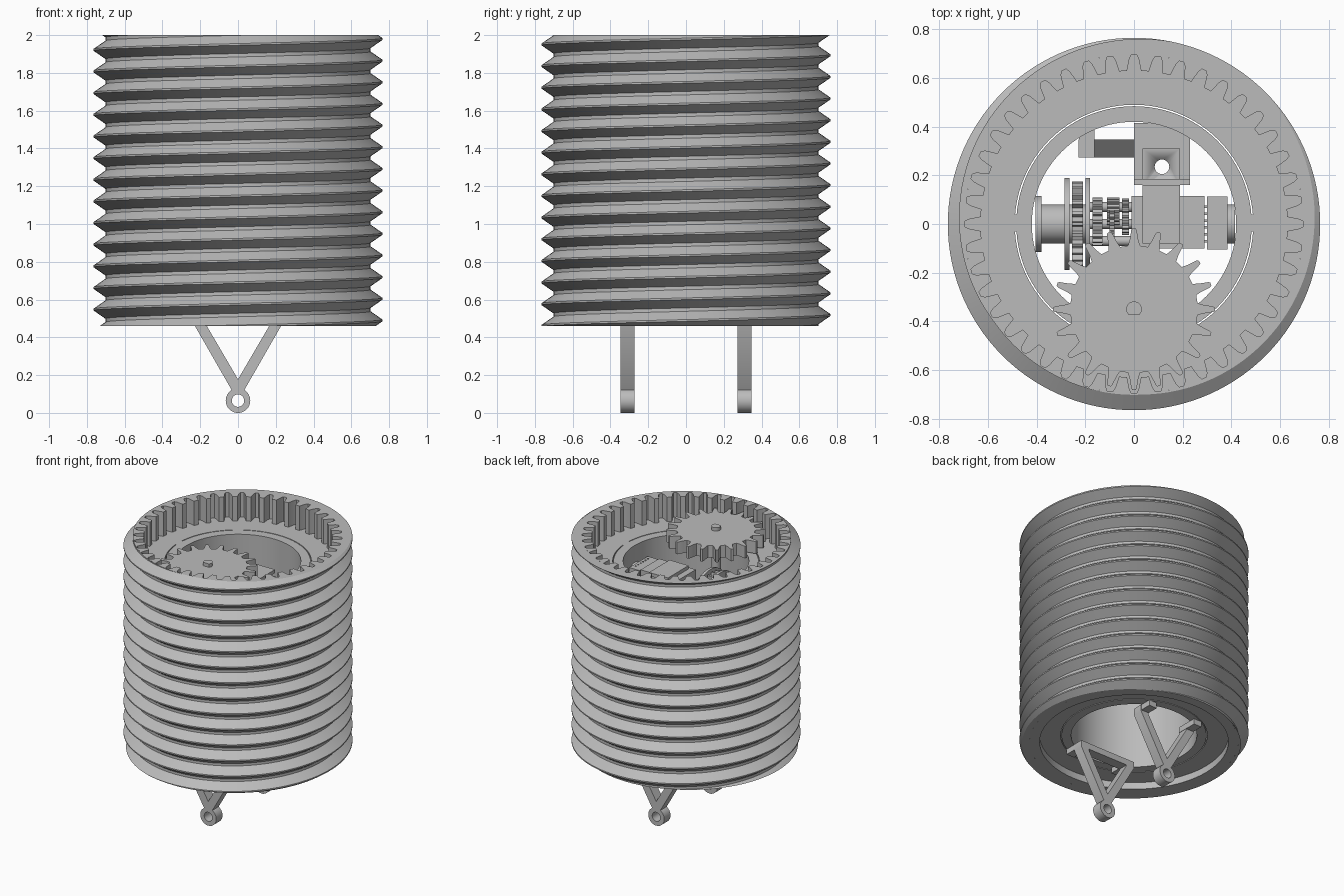
import bpy, bmesh
from math import sin, cos, pi, tau, radians
from mathutils import Matrix

cube = bpy.data.objects.get("Cube")
if cube:
    bpy.data.objects.remove(cube)

grey = bpy.data.materials.new("plain grey")
grey.use_nodes = True
grey.diffuse_color = (0.5, 0.5, 0.5, 1)
grey.node_tree.nodes["Principled BSDF"].inputs["Base Color"].default_value = (0.5, 0.5, 0.5, 1)

BOTTOM, TOP, FLOOR = 0.46, 2.0, 1.82
ALONG_X = Matrix.Rotation(pi / 2, 4, 'Y')
ALONG_Y = Matrix.Rotation(-pi / 2, 4, 'X')


def finish(bm, name, matrix=None):
    """Clean the mesh, shade it and link it as an object."""
    bmesh.ops.remove_doubles(bm, verts=bm.verts, dist=1e-5)
    bmesh.ops.recalc_face_normals(bm, faces=bm.faces)
    if matrix:
        bm.transform(matrix)
    mesh = bpy.data.meshes.new(name)
    bm.to_mesh(mesh)
    bm.free()
    mesh.materials.append(grey)
    ob = bpy.data.objects.new(name, mesh)
    bpy.context.collection.objects.link(ob)
    bpy.ops.object.select_all(action='DESELECT')
    ob.select_set(True)
    bpy.context.view_layer.objects.active = ob
    bpy.ops.object.shade_smooth_by_angle(angle=radians(30))
    return ob


def skin(bm, rows, wrap=False):
    """Quads between neighbouring rows of points; wrap closes each row."""
    grid = [[bm.verts.new(p) for p in row] for row in rows]
    for a, b in zip(grid, grid[1:]):
        n = len(a)
        for i in range(n if wrap else n - 1):
            j = (i + 1) % n
            bm.faces.new((a[i], a[j], b[j], b[i]))


def lathe(name, profile, matrix=None, steps=96):
    """Spin a closed (radius, height) profile about its axis."""
    bm = bmesh.new()
    rows = [[(r * cos(tau * s / steps), r * sin(tau * s / steps), z) for r, z in profile]
            for s in range(steps + 1)]
    skin(bm, rows, wrap=True)
    return finish(bm, name, matrix)


def tube(name, r_in, r_out, z0, z1, matrix=None, steps=96):
    return lathe(name, [(r_in, z0), (r_out, z0), (r_out, z1), (r_in, z1)], matrix, steps)


def prism(name, outline, z0, z1, matrix=None):
    """Extrude a flat outline."""
    bm = bmesh.new()
    face = bm.faces.new([bm.verts.new((x, y, z0)) for x, y in outline])
    top = bmesh.ops.extrude_face_region(bm, geom=[face])["geom"]
    bmesh.ops.translate(bm, vec=(0, 0, z1 - z0),
                        verts=[v for v in top if isinstance(v, bmesh.types.BMVert)])
    return finish(bm, name, matrix)


def disc(name, r, z0, z1, matrix=None, steps=32):
    return prism(name, [(r * cos(tau * i / steps), r * sin(tau * i / steps))
                        for i in range(steps)], z0, z1, matrix)


def box(name, x0, x1, y0, y1, z0, z1):
    return prism(name, [(x0, y0), (x1, y0), (x1, y1), (x0, y1)], z0, z1)


def toothed(count, tooth, start=0.0):
    """Repeat one tooth, given as (fraction of a step, radius), round a circle."""
    return [(r * cos(a), r * sin(a)) for k in range(count) for f, r in tooth
            for a in [start + tau * (k + f) / count]]


# Screw thread on the outside, clipped flat at both ends
PITCH, ROOT, CREST, CORE = 0.1146, 0.702, 0.765, 0.698
CREST_Z = 0.485 - 2 * PITCH
SHAPE = [(0.0, CREST), (0.08, CREST), (0.46, ROOT), (0.62, ROOT), (1.0, CREST)]


def thread_radius(turns):
    f = turns % 1
    for (f0, r0), (f1, r1) in zip(SHAPE, SHAPE[1:]):
        if f <= f1:
            return r0 + (r1 - r0) * (f - f0) / (f1 - f0)
    return CREST


bm = bmesh.new()
columns = []
STEPS = 120
for s in range(STEPS + 1):
    a = tau * s / STEPS
    base = CREST_Z + PITCH * s / STEPS
    column = [(CORE, BOTTOM)]
    for k in range(-1, 18):
        for f, _ in SHAPE[:-1]:
            z = min(max(base + PITCH * (k + f), BOTTOM), TOP)
            column.append((thread_radius((z - base) / PITCH + 1e-7), z))
    column.append((CORE, TOP))
    columns.append([(r * cos(a), r * sin(a), z) for r, z in column])
skin(bm, columns)
finish(bm, "outer_thread")

# Drum core with a recess below and a shelf on top
lathe("drum_core", [(CORE, BOTTOM), (0.63, BOTTOM), (0.63, 0.51), (0.49, 0.51),
                    (0.49, FLOOR), (CORE, FLOOR)])

# Internal ring gear in the drum's mouth
gap = [(-0.32, 0.63), (-0.2, 0.678), (-0.11, 0.695), (0.11, 0.695), (0.2, 0.678), (0.32, 0.63)]
inner = toothed(44, gap)
outer = [(x * CORE / (x * x + y * y) ** 0.5, y * CORE / (x * x + y * y) ** 0.5) for x, y in inner]
bm = bmesh.new()
loops = [[(x, y, z) for x, y in pts]
         for pts, z in ((outer, FLOOR), (inner, FLOOR), (inner, TOP), (outer, TOP))]
skin(bm, loops, wrap=True)
finish(bm, "ring_gear")

# Fixed inner tube, separated from the drum by a thin gap
tube("inner_tube", 0.42, 0.484, 0.51, FLOOR)
for side in (-1, 1):
    box("tube_key", side * 0.487 - 0.004, side * 0.487 + 0.004, -0.03, 0.04, 1.7, FLOOR)

# Drive gear and its shaft
cog = [(-0.3, 0.262), (-0.2, 0.285), (-0.11, 0.325), (-0.07, 0.332),
       (0.07, 0.332), (0.11, 0.325), (0.2, 0.285), (0.3, 0.262)]
at_gear = Matrix.Translation((0, -0.35, 0))
prism("drive_gear", toothed(20, cog, pi / 2), 1.83, 1.92, at_gear)
prism("drive_shaft", [(0.032 * cos(radians(d)), 0.032 * sin(radians(d)))
                      for d in range(-45, 226, 15)], 1.5, 1.945, at_gear)

# Hanging brackets: a V of two arms, an eye at the bottom, feet under the tube
for end, label in ((-1, "front"), (1, "back")):
    y = end * 0.31
    tube(label + "_eye", 0.033, 0.065, -0.037, 0.037,
         Matrix.Translation((0, y, 0.065)) @ ALONG_Y, 40)
    for side in (-1, 1):
        arm = [(0, 0.12), (side * 0.033, 0.12), (side * 0.228, 0.46), (side * 0.228, 0.51),
               (side * 0.165, 0.51), (side * 0.165, 0.46), (0, 0.178)]
        prism(label + "_arm", [(x, -z) for x, z in arm], -0.037, 0.037,
              Matrix.Translation((0, y, 0)) @ ALONG_Y)
        y0, y1 = sorted((end * 0.275, end * 0.43))
        box(label + "_foot", side * 0.195 - 0.032, side * 0.195 + 0.032, y0, y1, 0.47, 0.512)
box("front_crossbar", -0.2, 0.2, -0.347, -0.273, 0.465, 0.51)

# Motor unit lying across the tube
AXIS = 1.62


def across(name, r, x0, x1, y=0.0, z=AXIS, steps=32):
    return disc(name, r, x0, x1, Matrix.Translation((0, y, z)) @ ALONG_X, steps)


box("motor_body", -0.01, 0.29, -0.1, 0.115, AXIS - 0.1, AXIS + 0.1)
box("motor_strap", 0.035, 0.19, -0.08, 0.16, AXIS + 0.1, AXIS + 0.125)
box("connector", 0.3, 0.385, -0.105, 0.112, AXIS - 0.09, AXIS + 0.09)
across("motor_cap", 0.08, 0.385, 0.415)
for i in range(6):
    y = -0.07 + i * 0.028
    box("pin", 0.26, 0.31, y - 0.005, y + 0.005, AXIS + 0.05, AXIS + 0.06)
    disc("pin_head", 0.006, AXIS + 0.09, AXIS + 0.095, Matrix.Translation((0.36, y, 0)), 8)

# Reduction wheels and output spool beside the motor
for x0, x1, r, y in ((-0.05, -0.02, 0.075, 0.03), (-0.11, -0.06, 0.06, 0.05),
                     (-0.1, -0.08, 0.085, 0.0), (-0.17, -0.13, 0.1, 0.01)):
    wheel = [(-0.25, r * 0.85), (-0.12, r), (0.12, r), (0.25, r * 0.85)]
    prism("reduction_wheel", toothed(18, wheel), x0, x1,
          Matrix.Translation((0, y, AXIS)) @ ALONG_X)
across("axle", 0.02, -0.4, 0.0)
for y in (-0.07, 0.07):
    across("side_rod", 0.02, -0.18, 0.0, y)
across("spool_hub", 0.08, -0.38, -0.18)
for x0, x1, r in ((-0.405, -0.38, 0.115), (-0.285, -0.265, 0.19), (-0.2, -0.18, 0.19)):
    across("spool_flange", r, x0, x1, steps=48)
big = [(-0.25, 0.15), (-0.12, 0.175), (0.12, 0.175), (0.25, 0.15)]
prism("spool_gear", toothed(24, big), -0.255, -0.21, Matrix.Translation((0, 0, AXIS)) @ ALONG_X)

# Mounting plate between motor and tube wall, with a drilled tab
box("mount_wall", 0.0, 0.23, 0.16, 0.185, 0.9, AXIS + 0.04)
box("mount_shelf_left", 0.0, 0.085, 0.16, 0.415, 1.48, 1.51)
box("mount_shelf_right", 0.145, 0.23, 0.16, 0.415, 1.48, 1.51)
box("mount_shelf_inner", 0.085, 0.145, 0.16, 0.205, 1.48, 1.51)
box("mount_shelf_outer", 0.085, 0.145, 0.265, 0.42, 1.48, 1.51)
tab = box("drilled_tab", 0.035, 0.19, 0.15, 0.31, 1.52, 1.55)
drill = disc("tab_drill", 0.03, 1.4, 1.7, Matrix.Translation((0.115, 0.235, 0)))
drill.hide_render = True
drill.hide_set(True)
cut = tab.modifiers.new("hole", 'BOOLEAN')
cut.operation = 'DIFFERENCE'
cut.object = drill
